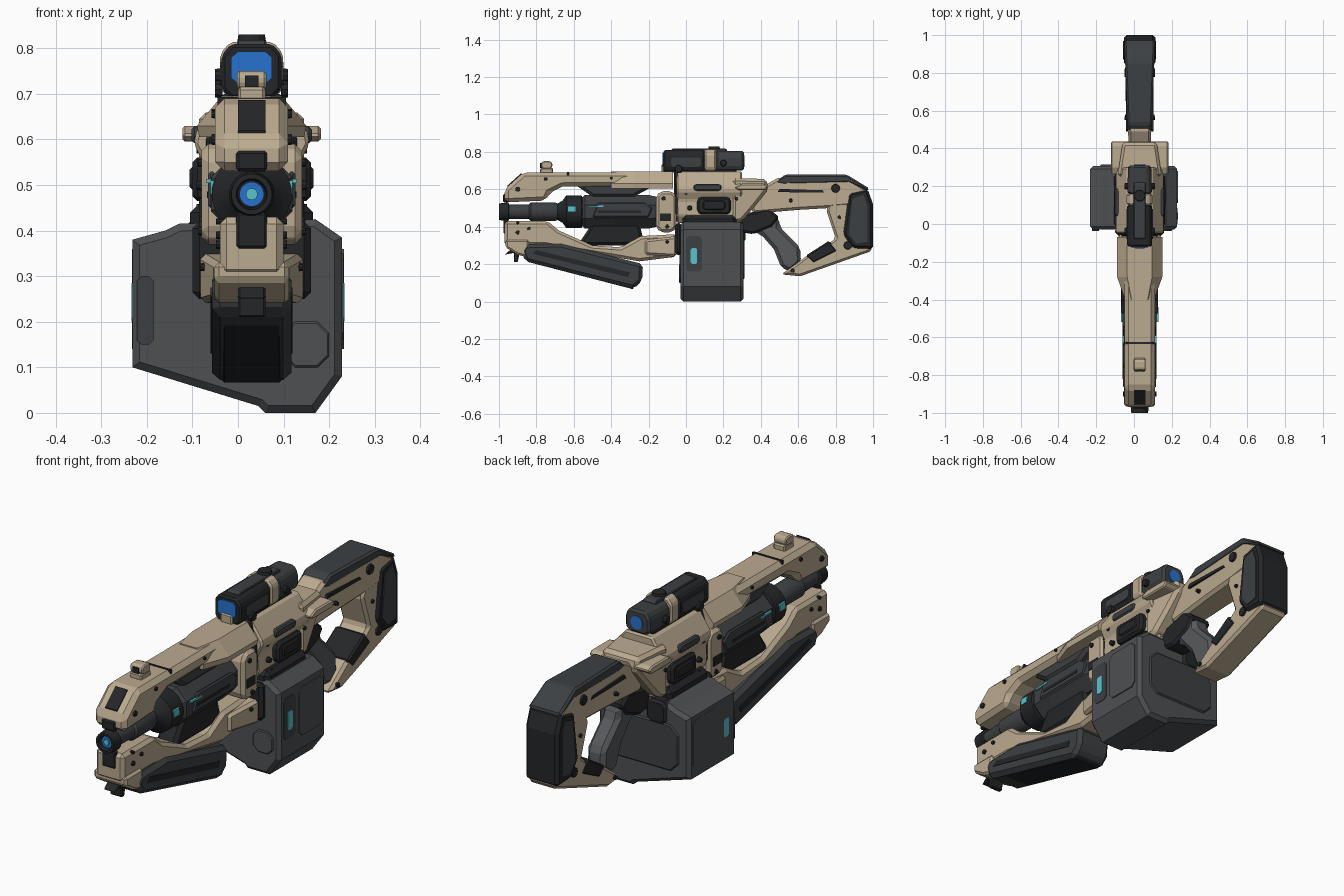
import bpy
import bmesh
from math import cos, sin, pi
from mathutils import Matrix, Vector

if "Cube" in bpy.data.objects:
    bpy.data.objects.remove(bpy.data.objects["Cube"])

CX = 0.03      # centre plane of the weapon body
BORE = 0.48    # height of the barrel axis


def material(name, r, g, b):
    m = bpy.data.materials.new(name)
    m.use_nodes = True
    m.diffuse_color = (r, g, b, 1)
    m.node_tree.nodes["Principled BSDF"].inputs["Base Color"].default_value = (r, g, b, 1)
    return m


TAN = material("sand tan", 0.5, 0.405, 0.28)
BLACK = material("near black", 0.018, 0.019, 0.021)
SLATE = material("dark slate", 0.046, 0.051, 0.055)
GREY = material("mid grey", 0.075, 0.08, 0.084)
PALE = material("grip grey", 0.095, 0.1, 0.106)
BLUE = material("lens blue", 0.02, 0.17, 0.62)
CYAN = material("glow cyan", 0.1, 0.55, 0.62)
rounded = []


def finish(name, bm, mat, bevel=0.0):
    bmesh.ops.recalc_face_normals(bm, faces=bm.faces)
    mesh = bpy.data.meshes.new(name)
    bm.to_mesh(mesh)
    bm.free()
    mesh.materials.append(mat)
    ob = bpy.data.objects.new(name, mesh)
    bpy.context.collection.objects.link(ob)
    if bevel:
        mod = ob.modifiers.new("chamfer", "BEVEL")
        mod.width = bevel
        mod.segments = 1
    return ob


def solid(name, loop_a, loop_b, mat, bevel=0.0, rim=0.0):
    """Prism between two matching loops; rim chamfers only the end outlines."""
    bm = bmesh.new()
    a = [bm.verts.new(p) for p in loop_a]
    b = [bm.verts.new(p) for p in loop_b]
    caps = [bm.faces.new(a), bm.faces.new(b[::-1])]
    for i in range(len(a)):
        j = (i + 1) % len(a)
        bm.faces.new((a[i], b[i], b[j], a[j]))
    if rim:
        bmesh.ops.recalc_face_normals(bm, faces=bm.faces)
        bmesh.ops.bevel(bm, geom=[e for f in caps for e in f.edges], offset=rim,
                        segments=1, affect='EDGES')
    return finish(name, bm, mat, bevel)


def slab(name, pts, w, mat, bevel=0.015, cx=CX):
    """Side profile (y, z) with a half width, which may be a function of y and z."""
    f = w if callable(w) else (lambda y, z: w)
    return solid(name, [(cx - f(y, z), y, z) for y, z in pts],
                 [(cx + f(y, z), y, z) for y, z in pts], mat, bevel)


def rect(y0, y1, z0, z1, c=0.0):
    if not c:
        return [(y0, z0), (y1, z0), (y1, z1), (y0, z1)]
    return [(y0 + c, z0), (y1 - c, z0), (y1, z0 + c), (y1, z1 - c),
            (y1 - c, z1), (y0 + c, z1), (y0, z1 - c), (y0, z0 + c)]


def plates(name, pts, x0, x1, mat, bevel=0.0, cx=CX):
    for side, s in (("left", 1), ("right", -1)):
        solid(side + "_" + name, [(cx + s * x0, y, z) for y, z in pts],
              [(cx + s * x1, y, z) for y, z in pts], mat, bevel)


def across(name, pts, y0, y1, mat, rim=0.0):
    """Front outline (x, z) run from y0 to y1."""
    solid(name, [(x, y0, z) for x, z in pts], [(x, y1, z) for x, z in pts], mat, rim=rim)


def prism(name, half, y0, y1, mat, bevel=0.01, shrink=1.0):
    """Mirrored front profile (half width, z) run from y0 to y1."""
    pts = half + [(-x, z) for x, z in reversed(half)]
    return solid(name, [(CX + x, y0, z) for x, z in pts],
                 [(CX + x * shrink, y1, z) for x, z in pts], mat, bevel)


def lathe(name, profile, mat, x=CX, z=BORE, sides=20):
    """Profile of (y, radius) turned about a fore and aft axis."""
    bm = bmesh.new()
    rings = [[bm.verts.new((x + r * cos(2 * pi * (i + .5) / sides), y,
                            z + r * sin(2 * pi * (i + .5) / sides)))
              for i in range(sides)] for y, r in profile]
    for a, b in zip(rings, rings[1:]):
        for i in range(sides):
            j = (i + 1) % sides
            bm.faces.new((a[i], a[j], b[j], b[i]))
    bm.faces.new(rings[0])
    bm.faces.new(rings[-1][::-1])
    rounded.append(finish(name, bm, mat))


def knob(name, loc, r, depth, axis, mat, sides=10):
    bm = bmesh.new()
    turn = Vector((0, 0, 1)).rotation_difference(Vector(axis)).to_matrix().to_4x4()
    bmesh.ops.create_cone(bm, cap_ends=True, segments=sides, radius1=r, radius2=r * .85,
                          depth=depth, matrix=Matrix.Translation(loc) @ turn)
    finish(name, bm, mat)


def bolts(name, spots, hw, mat=BLACK):
    for y, z, r in spots:
        for s in (1, -1):
            knob(name, (CX + s * hw, y, z), r, 0.016, (s, 0, 0), mat)


# Upper shroud and nose
slab("upper_shroud", [(-.97, .53), (-.97, .6), (-.87, .69), (-.1, .69), (-.08, .62),
                      (-.66, .615), (-.73, .58), (-.75, .54)], .08, TAN, .02)
flare = [(.115, .605), (.12, .63), (.066, .695)]
prism("shroud_flare", flare, -.07, -.28, TAN, 0)
prism("shroud_flare_taper", flare, -.28, -.4, TAN, 0, .64)
slab("shroud_seam", rect(-.635, -.625, .63, .693), .075, BLACK, 0)
slab("nose_slot", [(-.95, .6), (-.875, .66), (-.88, .687), (-.955, .62)], .03, BLACK, 0)
slab("nose_cap", rect(-.978, -.95, .53, .575), .034, BLACK, .006)
slab("front_sight_base", rect(-.78, -.71, .685, .715), .03, TAN, .006)
slab("front_sight", rect(-.775, -.715, .71, .75, .01), .032, TAN, .005)
slab("front_sight_insert", rect(-.78, -.77, .715, .74), .015, BLACK, 0)
bolts("shroud_bolt", [(-.9, .6, .014), (-.75, .655, .01), (-.4, .66, .008)], .08)

# Barrel, housing and clamp
lathe("muzzle", [(-.965, .03), (-1, .034), (-1, .045), (-.95, .05), (-.945, .038)], BLACK)
lathe("barrel", [(-.95, .038), (-.84, .04), (-.83, .05), (-.7, .05), (-.68, .042)], SLATE)
lathe("barrel_collar", [(-.69, .042), (-.66, .06), (-.64, .088), (-.56, .088), (-.55, .075),
                        (-.5, .075)], BLACK)
lathe("muzzle_lens", [(-.985, .027), (-.96, .027)], BLUE)
lathe("muzzle_core", [(-.99, .013), (-.98, .013)], CYAN)
lathe("barrel_housing", [(-.56, .08), (-.54, .097), (-.2, .097), (-.15, .085)], SLATE, sides=8)
plates("housing_panel", [(-.5, .45), (-.2, .45), (-.18, .5), (-.22, .53), (-.47, .53)],
       .08, .096, SLATE, .006)
plates("housing_groove", rect(-.47, -.24, .472, .486), .09, .098, BLACK)
plates("housing_light", rect(-.52, -.44, .505, .513), .085, .099, CYAN)
plates("muzzle_light", rect(-.63, -.59, .48, .51), .08, .09, CYAN)
slab("upper_rib", [(-.6, .63), (-.15, .63), (-.28, .56), (-.5, .56)], .06, SLATE)
slab("lower_rib", [(-.58, .3), (-.22, .3), (-.25, .42), (-.5, .42)], .05, BLACK)
slab("barrel_clamp", rect(-.16, -.05, .37, .59, .025), .11, TAN)
plates("clamp_inset", rect(-.14, -.08, .43, .47), .1, .114, BLACK)
bolts("clamp_bolt", [(-.12, .55, .012), (-.1, .4, .012)], .11)

# Lower jaw and fore grip
slab("lower_jaw", [(-.97, .3), (-.97, .43), (-.74, .43), (-.68, .38), (-.5, .3), (-.35, .29),
                   (-.24, .35), (-.05, .36), (-.05, .24), (-.25, .215), (-.75, .3)], .07, TAN, .015)
slab("jaw_chin", [(-.965, .29), (-.965, .33), (-.84, .33), (-.84, .235), (-.9, .25)],
     .082, TAN, .01)
slab("jaw_flare", [(-.22, .25), (-.22, .33), (-.05, .35), (-.05, .24)],
     lambda y, z: .125 + .2 * y, TAN, .012)
slab("fore_grip", [(-.88, .27), (-.86, .305), (-.67, .31), (-.23, .2), (-.235, .11),
                   (-.28, .068), (-.86, .215)], .087, SLATE, .018)
slab("grip_underside", [(-.8, .2), (-.8, .23), (-.28, .1), (-.28, .065)], .065, BLACK, .005)
plates("grip_recess", [(-.82, .255), (-.8, .275), (-.3, .155), (-.31, .13)], .08, .09, BLACK)
slab("jaw_slot", rect(-.975, -.95, .36, .44), .034, BLACK, .006)
slab("front_foot", [(-.97, .25), (-.9, .31), (-.88, .31), (-.9, .21), (-.92, .21),
                    (-.92, .26)], .03, BLACK, .004)
bolts("jaw_bolt", [(-.9, .37, .012), (-.84, .39, .01), (-.9, .42, .008), (-.17, .3, .012)], .07)
bolts("flare_bolt", [(-.1, .32, .01)], .105)

# Receiver
prism("receiver", [(.075, .42), (.105, .46), (.1, .54), (.127, .59), (.122, .615), (.067, .695)],
      -.05, .3, TAN, .008)
slab("receiver_tail", [(.25, .42), (.25, .66), (.43, .655), (.44, .6), (.36, .5), (.3, .43)],
     lambda y, z: .155 - .15 * y, TAN, .015)
slab("receiver_wing", [(.28, .595), (.26, .61), (.3, .63), (.42, .63), (.44, .615), (.42, .595)],
     .152, TAN, .006)
prism("front_band", [(.08, .43), (.1, .47), (.1, .6), (.068, .7)], -.065, -.02, BLACK, .008)
plates("ejection_port", rect(.06, .24, .465, .56, .015), .09, .13, BLACK, .012)
plates("port_cover", rect(.09, .21, .49, .54, .01), .12, .136, BLACK, .006)
plates("upper_slot", rect(.04, .19, .592, .628, .01), .1, .132, SLATE, .006)
bolts("receiver_pin", [(.0, .58, .013), (.02, .5, .013), (.27, .55, .01), (.03, .45, .01)], .113)

# Scope
slab("scope_mount", rect(-.06, .27, .67, .71), .055, BLACK, .008)
prism("scope_hood", [(.045, .69), (.066, .71), (.066, .785), (.045, .81)], -.12, .1, BLACK, .008)
prism("scope_band", [(.047, .69), (.069, .71), (.069, .788), (.047, .814)], .1, .16, TAN, .008)
prism("scope_rear", [(.045, .7), (.066, .715), (.066, .775), (.045, .805)], .16, .31, SLATE, .01, .92)
plates("scope_side_rail", rect(-.08, .08, .72, .77, .01), .06, .07, SLATE)
slab("scope_top_plate", rect(-.08, .22, .795, .818, .008), .032, SLATE, .004)
knob("scope_turret", (CX, .15, .815), .034, .03, (0, 0, 1), BLACK, 12)
bolts("scope_knob", [(-.04, .71, .022), (.2, .74, .018)], .072)
prism("scope_front_lens", [(.03, .722), (.045, .735), (.045, .78), (.03, .793)],
      -.125, -.11, BLUE, 0)
slab("scope_lens_guard", rect(-.13, -.08, .69, .735), .03, TAN, .006)
lathe("scope_rear_lens", [(.3, .03), (.314, .03)], BLUE, z=.75)

# Box magazine, skewed towards one side
across("magazine", [(-.232, .1), (.045, .015), (.06, 0), (.17, 0), (.228, .08), (.228, .385),
                    (.17, .425), (-.13, .415), (-.16, .4), (-.232, .38)], -.03, .308, GREY, .016)
slab("magazine_collar", rect(-.02, .27, .38, .46), .135, BLACK, .02)
slab("magazine_front_plate", rect(-.06, -.02, .25, .42), .13, BLACK, .015)
plates("magazine_recess", rect(.0, .085, .16, .35, .015), .2, .231, SLATE, 0, 0)
plates("magazine_light", rect(.025, .06, .2, .285, .008), .22, .234, CYAN, 0, 0)
plates("magazine_panel", rect(.11, .28, .14, .36, .02), .2, .233, GREY, 0, 0)
across("magazine_front_recess", rect(-.222, -.185, .15, .3, .01), -.036, -.02, SLATE)
across("magazine_corner_pad", rect(.1, .2, .1, .2, .025), -.038, -.02, GREY, .004)
across("magazine_back_pad", rect(-.18, .17, .12, .33, .04), .29, .314, SLATE, .006)
across("magazine_back_latch", rect(-.12, -.02, .32, .425, .02), .26, .318, BLACK, .01)

# Pistol grip and trigger
slab("trigger_housing", [(.3, .37), (.28, .46), (.44, .5), (.5, .45), (.46, .4), (.36, .36)],
     .055, BLACK, .012)
slab("pistol_grip", [(.33, .38), (.36, .47), (.45, .48), (.5, .44), (.5, .4), (.61, .29), (.615, .21),
                     (.56, .16), (.51, .18), (.47, .28), (.4, .36)], .045, PALE, .018)

# Stock
slab("stock_arm", [(.36, .47), (.34, .52), (.42, .62), (.49, .66), (.87, .66), (.97, .6),
                   (.97, .52), (.77, .5), (.6, .49)], lambda y, z: .045 + .033 * y, TAN, .014)
slab("stock_frame", [(.75, .49), (.8, .6), (.97, .6), (.993, .52), (.993, .27), (.61, .135),
                     (.51, .145), (.64, .24), (.77, .315), (.8, .34)], .07, TAN, .012)
slab("cheek_rest", [(.47, .635), (.53, .678), (.86, .678), (.98, .605), (.97, .59), (.87, .635),
                    (.52, .625)], lambda y, z: .045 + .037 * y, SLATE, .009)
slab("butt_pad", [(.84, .36), (.87, .58), (.97, .605), (1, .52), (1, .28), (.89, .285)],
     .083, BLACK, .014)
plates("butt_inset", [(.87, .36), (.89, .55), (.95, .57), (.97, .51), (.97, .32), (.91, .31)],
       .07, .087, SLATE)
slab("strut_pad", [(.64, .245), (.765, .325), (.81, .27), (.68, .205)], .074, BLACK, .008)
plates("stock_slot", [(.49, .585), (.5, .602), (.73, .595), (.74, .582)], .05, .073, BLACK)
bolts("stock_bolt", [(.8, .605, .025), (.56, .54, .01)], .073)
bolts("frame_bolt", [(.865, .3, .024), (.57, .165, .012), (.82, .45, .01)], .07)

# Smooth the turned parts, keeping hard edges
bpy.ops.object.select_all(action="DESELECT")
for ob in rounded:
    ob.select_set(True)
bpy.context.view_layer.objects.active = rounded[0]
bpy.ops.object.shade_smooth_by_angle(angle=pi / 6)
